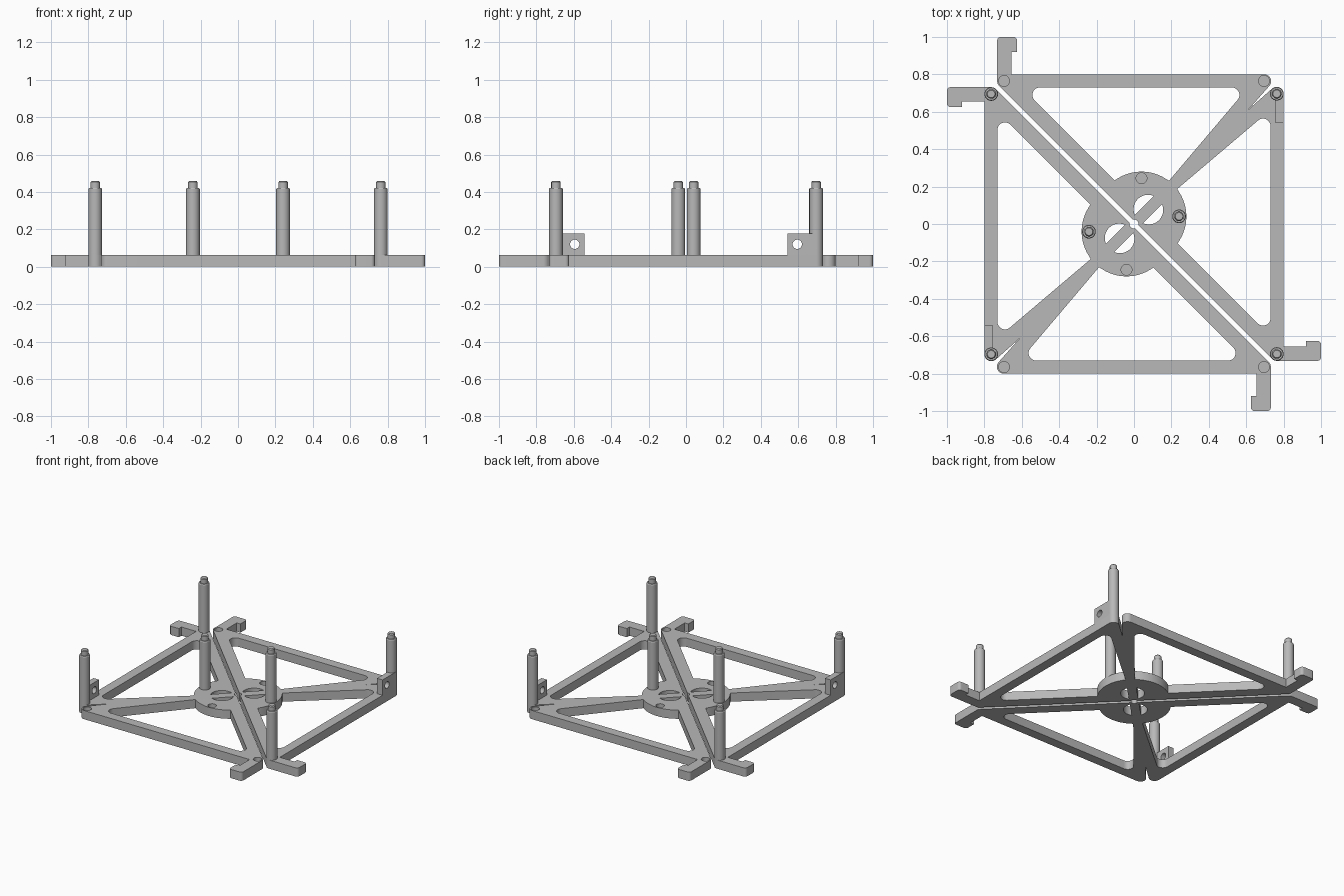
import bpy, bmesh, math
from mathutils import Vector, Matrix

if "Cube" in bpy.data.objects:
    bpy.data.objects.remove(bpy.data.objects["Cube"])

PLATE = 0.064          # plate thickness
POST_R = 0.0365
HUB = Vector((0.04, 0.04))
HUB_R = 0.24

grey = bpy.data.materials.new("plain grey")
grey.use_nodes = True
grey.diffuse_color = (0.48, 0.48, 0.48, 1)
grey.node_tree.nodes["Principled BSDF"].inputs["Base Color"].default_value = grey.diffuse_color


def rounded(points, steps=8):
    """Polygon from (x, y, corner radius) triples."""
    out = []
    for i, (x, y, r) in enumerate(points):
        p = Vector((x, y))
        if r == 0:
            out.append(p)
            continue
        a = (p - Vector(points[i - 1][:2])).normalized()
        b = (Vector(points[(i + 1) % len(points)][:2]) - p).normalized()
        turn = math.atan2(a.x * b.y - a.y * b.x, a.dot(b))
        start = p - a * r * math.tan(abs(turn) / 2)
        arm = Vector((a.y, -a.x)) * math.copysign(r, turn)
        out += [start - arm + Matrix.Rotation(turn * k / steps, 2) @ arm
                for k in range(steps + 1)]
    return out


def arc(centre, radius, start, end, steps=24):
    angles = [math.radians(start + (end - start) * k / steps) for k in range(steps + 1)]
    return [Vector((centre[0] + radius * math.cos(t), centre[1] + radius * math.sin(t)))
            for t in angles]


def circle(centre, radius):
    return arc(centre, radius, 0, 360)[:-1]


def prism(bm, points, low, high):
    face = bm.faces.new([bm.verts.new((p[0], p[1], low)) for p in points])
    top = bmesh.ops.extrude_face_region(bm, geom=[face])["geom"]
    bmesh.ops.translate(bm, vec=(0, 0, high - low),
                        verts=[v for v in top if isinstance(v, bmesh.types.BMVert)])


def make(name, bm):
    bmesh.ops.recalc_face_normals(bm, faces=bm.faces)
    mesh = bpy.data.meshes.new(name)
    bm.to_mesh(mesh)
    bm.free()
    mesh.materials.append(grey)
    obj = bpy.data.objects.new(name, mesh)
    bpy.context.collection.objects.link(obj)
    return obj


def cut(obj, bm):
    """Subtract the solids in bm and keep the result as plain mesh."""
    cutter = make("cutter", bm)
    cutter.hide_render = True
    mod = obj.modifiers.new("cut", "BOOLEAN")
    mod.operation, mod.solver, mod.object = "DIFFERENCE", "EXACT", cutter
    graph = bpy.context.evaluated_depsgraph_get()
    mesh = bpy.data.meshes.new_from_object(obj.evaluated_get(graph))
    obj.modifiers.clear()
    obj.data = mesh
    bpy.data.objects.remove(cutter)


def finish(obj):
    obj.data.shade_smooth()
    obj.data.set_sharp_from_angle(angle=math.radians(30))


def swap(points):
    return [Vector((p[1], p[0])) for p in points]


# Half frame: outline with hooks, mirrored across the diagonal
side = [(0.749, -0.7315, POST_R), (1, -0.7315, 0.02), (1, -0.625, 0.02),
        (0.92, -0.625, 0), (0.92, -0.655, 0), (0.8, -0.655, 0),
        (0.8, 0.733, POST_R), (0.7485, 0.733, POST_R)]
outline = side + [(0.612, 0.612, 0)] + [(y, x, r) for x, y, r in reversed(side)]
bm = bmesh.new()
prism(bm, rounded(outline), 0, PLATE)
frame = make("right_frame", bm)

# Openings: triangular windows, hub half-moons, centre notch, blind sockets
bm = bmesh.new()
hub_left, hub_right = (-0.103, 0.233, 0), (0.187, 0.231, 0)
corners = rounded([hub_left, (-0.6, 0.73, 0.04), (0.61, 0.73, 0.04), hub_right])
window = corners + arc(HUB, HUB_R, 52.4, 126.5)[1:-1]
half_angle = math.degrees(math.acos(0.028 / 0.077))
moon = arc((0.075, 0.079), 0.077, 135 - half_angle, 135 + half_angle)
for shape in (window, moon):
    prism(bm, shape, -0.1, 0.2)
    prism(bm, swap(shape), -0.1, 0.2)
prism(bm, circle((0, 0), 0.024), -0.1, 0.2)
for spot in ((-0.695, 0.765), (0.695, 0.765), (0.04, 0.245)):
    prism(bm, circle(spot, 0.029), 0.02, 0.2)
bmesh.ops.recalc_face_normals(bm, faces=bm.faces)
cut(frame, bm)
parts = [frame]

# Posts with a chamfered peg on top
profile = [(0, 0.055), (POST_R, 0.055), (POST_R, 0.415), (0.033, 0.421),
           (0.025, 0.421), (0.025, 0.452), (0.02, 0.458), (0, 0.458)]
for label, spot in (("back", (0.7635, 0.6965)), ("front", (0.7635, -0.695)),
                    ("hub", (0.241, 0.041))):
    bm = bmesh.new()
    verts = [bm.verts.new((r, 0, z)) for r, z in profile]
    edges = [bm.edges.new(pair) for pair in zip(verts, verts[1:])]
    bmesh.ops.spin(bm, geom=verts + edges, cent=(0, 0, 0), axis=(0, 0, 1),
                   angle=math.tau, steps=32)
    bmesh.ops.remove_doubles(bm, verts=bm.verts, dist=0.0001)
    bmesh.ops.translate(bm, vec=(*spot, 0), verts=bm.verts)
    parts.append(make(f"right_{label}_post", bm))

# Upright tab with a cross hole beside the corner post
bm = bmesh.new()
prism(bm, [(0.755, 0.542), (0.8, 0.542), (0.8, 0.697), (0.755, 0.697)], 0.055, 0.177)
tab = make("right_tab", bm)
bm = bmesh.new()
prism(bm, circle((0, 0), 0.025), -0.1, 0.1)
bmesh.ops.transform(bm, verts=bm.verts, matrix=Matrix.Translation((0.7775, 0.595, 0.12))
                    @ Matrix.Rotation(math.pi / 2, 4, "Y"))
cut(tab, bm)
parts.append(tab)

# The other half is the same set turned half way round
for part in parts:
    finish(part)
    twin = part.copy()
    twin.name = part.name.replace("right", "left")
    twin.rotation_euler.z = math.pi
    bpy.context.collection.objects.link(twin)

# Name the sides by the model's own left (+x) and right (-x)
for part in parts:
    base = part.name.split("_", 1)[1]
    other = bpy.data.objects["left_" + base]
    other.name = "swap"
    part.name = "left_" + base
    other.name = "right_" + base
